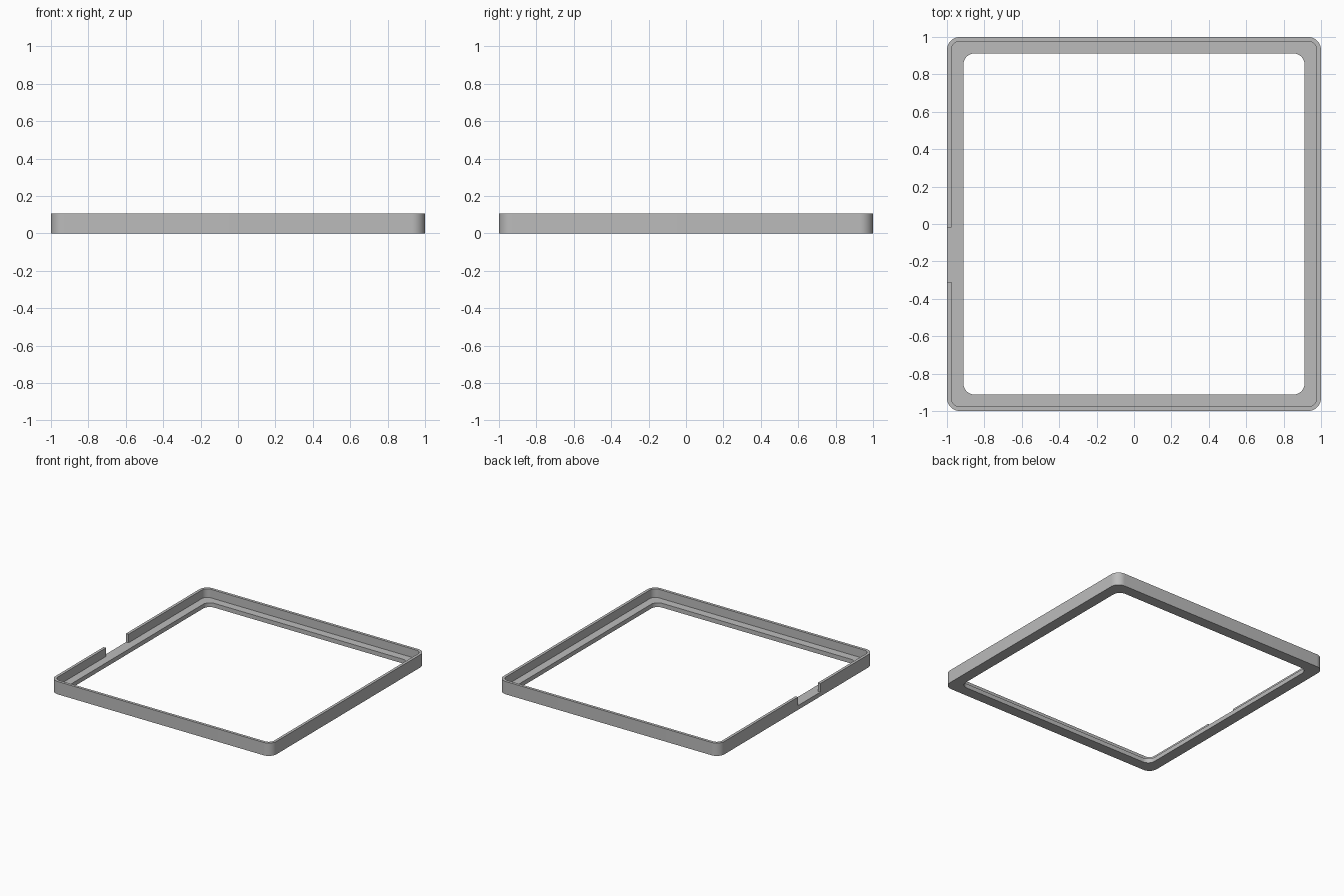
import bpy
import bmesh
from math import sin, cos, pi

cube = bpy.data.objects.get("Cube")
if cube:
    bpy.data.objects.remove(cube, do_unlink=True)

LEDGE, TOP = 0.035, 0.105
NOTCH = (-0.02, -0.31)      # gap in the right-hand wall, along y
SEGS = 10                   # facets per rounded corner

# Cross-section of the frame: half width, corner radius, height
SECTION = [
    (1.0, 0.07, 0.0),         # outer foot
    (1.0, 0.07, LEDGE),       # outer side at ledge height
    (1.0, 0.07, TOP),         # outer rim
    (0.977, 0.047, TOP),      # inner rim
    (0.977, 0.047, LEDGE),    # back of ledge
    (0.912, 0.06, LEDGE),     # front of ledge
    (0.912, 0.06, 0.0),       # opening at the foot
]


def rounded_square(half, radius):
    """Counter-clockwise outline, with two extra points for the notch."""
    points = []
    corners = [(1, 1), (-1, 1), (-1, -1), (1, -1)]
    for i, (sx, sy) in enumerate(corners):
        if i == 2:
            points += [(-half, y) for y in NOTCH]
        for k in range(SEGS + 1):
            a = (i + k / SEGS) * pi / 2
            points.append((sx * (half - radius) + radius * cos(a),
                           sy * (half - radius) + radius * sin(a)))
    return points


# Loft the section around the outline
bm = bmesh.new()
rings = [[bm.verts.new((x, y, z)) for x, y in rounded_square(half, radius)]
         for half, radius, z in SECTION]
count = len(rings[0])
gap = 2 * (SEGS + 1)        # first notch point in every ring
for i in range(count):
    j = (i + 1) % count
    # In the notch the wall is skipped and the ledge runs to the outer side
    levels = [0, 1, 4, 5, 6] if i == gap else list(range(len(SECTION)))
    for a, b in zip(levels, levels[1:] + levels[:1]):
        bm.faces.new((rings[a][i], rings[a][j], rings[b][j], rings[b][i]))

# Wall ends on both sides of the notch
for i in (gap, gap + 1):
    bm.faces.new([rings[level][i] for level in (1, 2, 3, 4)])
bmesh.ops.recalc_face_normals(bm, faces=bm.faces)

mesh = bpy.data.meshes.new("tray_frame")
bm.to_mesh(mesh)
bm.free()

# Plain grey finish
grey = bpy.data.materials.new("plain grey")
grey.use_nodes = True
colour = (0.5, 0.5, 0.5, 1.0)
grey.diffuse_color = colour
grey.node_tree.nodes["Principled BSDF"].inputs["Base Color"].default_value = colour
mesh.materials.append(grey)

frame = bpy.data.objects.new("tray_frame", mesh)
bpy.context.collection.objects.link(frame)
bpy.ops.object.select_all(action='DESELECT')
frame.select_set(True)
bpy.context.view_layer.objects.active = frame
bpy.ops.object.shade_smooth_by_angle(angle=pi / 6)
